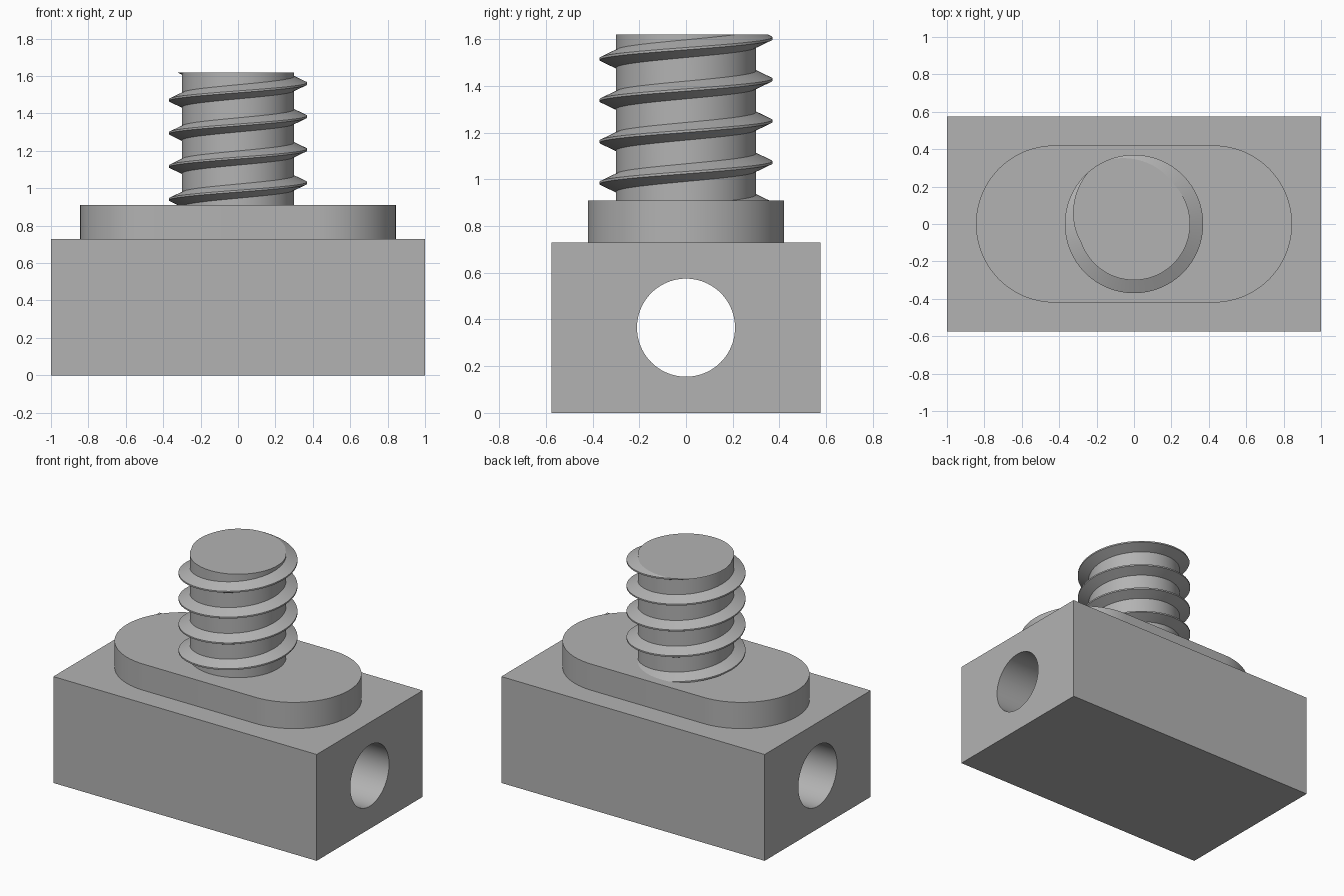
import bpy, bmesh, math
from mathutils import Vector

cube = bpy.data.objects.get("Cube")
if cube:
    bpy.data.objects.remove(cube, do_unlink=True)

grey = bpy.data.materials.new("plain grey")
grey.use_nodes = True
grey.diffuse_color = (0.45, 0.45, 0.45, 1)
grey.node_tree.nodes["Principled BSDF"].inputs["Base Color"].default_value = (0.45, 0.45, 0.45, 1)


def finish(name, bm, smooth=True):
    bmesh.ops.recalc_face_normals(bm, faces=bm.faces)
    mesh = bpy.data.meshes.new(name)
    bm.to_mesh(mesh)
    bm.free()
    obj = bpy.data.objects.new(name, mesh)
    bpy.context.collection.objects.link(obj)
    mesh.materials.append(grey)
    if smooth:
        bpy.ops.object.select_all(action="DESELECT")
        obj.select_set(True)
        bpy.context.view_layer.objects.active = obj
        bpy.ops.object.shade_smooth_by_angle(angle=math.radians(25))
    return obj


BASE_TOP, PAD_TOP, STUD_TOP = 0.73, 0.91, 1.62

# Base block with a round cross hole: square and circular rings bridged around x
HALF_Y, HOLE_R, SEG = 0.575, 0.21, 96
MID_Z = BASE_TOP / 2
corner = math.atan2(MID_Z, HALF_Y)
angles = sorted({round(2 * math.pi * i / SEG, 6) for i in range(SEG)}
                | {round(a % (2 * math.pi), 6) for a in (corner, math.pi - corner, math.pi + corner, -corner)})
bm = bmesh.new()
rings = []
for x in (-1, 1):
    outer, inner = [], []
    for a in angles:
        c, s = math.cos(a), math.sin(a)
        reach = min(HALF_Y / max(abs(c), 1e-9), MID_Z / max(abs(s), 1e-9))
        outer.append(bm.verts.new((x, reach * c, MID_Z + reach * s)))
        inner.append(bm.verts.new((x, HOLE_R * c, MID_Z + HOLE_R * s)))
    rings += [outer, inner]
o0, i0, o1, i1 = rings
for a, b in ((o0, o1), (o1, i1), (i1, i0), (i0, o0)):
    for k in range(len(angles)):
        n = (k + 1) % len(angles)
        bm.faces.new((a[k], a[n], b[n], b[k]))
finish("base_block", bm)

# Raised pad with rounded ends
PAD_X, PAD_R = 0.845, 0.42
bm = bmesh.new()
outline = []
for side in (1, -1):
    for k in range(49):
        a = math.pi * (k / 48 - 0.5)
        outline.append(bm.verts.new((side * (PAD_X - PAD_R + PAD_R * math.cos(a)),
                                     side * PAD_R * math.sin(a), BASE_TOP)))
face = bm.faces.new(outline)
top = bmesh.ops.extrude_face_region(bm, geom=[face])["geom"]
bmesh.ops.translate(bm, verts=[v for v in top if isinstance(v, bmesh.types.BMVert)],
                    vec=Vector((0, 0, PAD_TOP - BASE_TOP)))
finish("rounded_pad", bm)

# Threaded stud: right-handed helical profile, trimmed flat at both ends
ROOT, CREST, PITCH, STEPS = 0.30, 0.37, 0.177, 96
PHASE = 1.56          # height of a crest on the +x side
profile = ((-0.25, CREST - 0.003), (0.0, CREST), (0.0, CREST))
profile = ((-0.038, CREST - 0.07), (-0.005, CREST), (0.005, CREST), (0.038, CREST - 0.07))
bm = bmesh.new()
rows = []
for turn in range(-6, 3):
    for dz, r in profile:
        row = []
        for k in range(STEPS + 1):
            a = 2 * math.pi * k / STEPS
            z = PHASE + (turn + k / STEPS) * PITCH + dz
            row.append(bm.verts.new((r * math.cos(a), r * math.sin(a), z)))
        rows.append(row)
for low, high in zip(rows, rows[1:]):
    for k in range(STEPS):
        bm.faces.new((low[k], low[k + 1], high[k + 1], high[k]))
bmesh.ops.remove_doubles(bm, verts=bm.verts, dist=0.0001)
for z, up in ((PAD_TOP, -1), (STUD_TOP, 1)):
    cut = bmesh.ops.bisect_plane(bm, geom=bm.verts[:] + bm.edges[:] + bm.faces[:], dist=1e-5,
                                 plane_co=(0, 0, z), plane_no=(0, 0, up), clear_outer=True)
    edges = [e for e in cut["geom_cut"] if isinstance(e, bmesh.types.BMEdge)]
    bmesh.ops.holes_fill(bm, edges=edges, sides=0)
finish("threaded_stud", bm)
